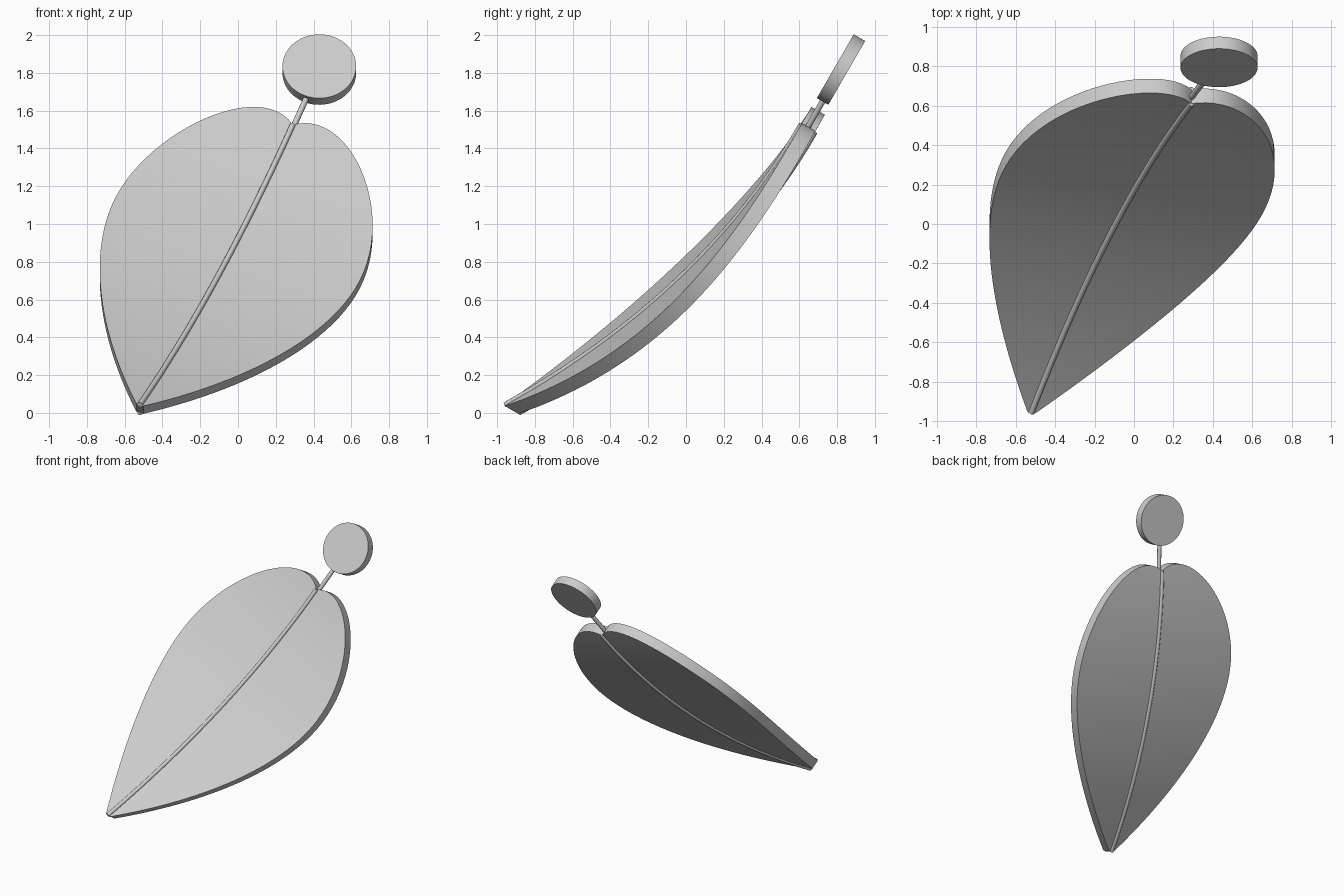
import bpy, bmesh
from math import sin, cos, radians
from mathutils import Matrix, Vector

cube = bpy.data.objects.get("Cube")
if cube:
    bpy.data.objects.remove(cube, do_unlink=True)

LENGTH, SAG, THICK = 2.22, 0.615, 0.083
FRONT = 0.235          # depth of the front surface at the notch
MIDDLE = FRONT - 0.037

# Leaf frame: across the blade, up the midrib, out of the front
lean, tilt = radians(21.4), radians(30)
up = Vector((0, sin(tilt), cos(tilt)))
side = Vector((1, 0, 0))
across = side * cos(lean) - up * sin(lean)
along = side * sin(lean) + up * cos(lean)
outward = across.cross(along)
frame = Matrix((across, along, outward)).transposed().to_4x4()
frame.translation = Vector((0.29, 0, 0)) + up * 1.626

# Single material
grey = bpy.data.materials.new("plain_grey")
grey.use_nodes = True
grey.diffuse_color = (0.6, 0.6, 0.6, 1)
grey.node_tree.nodes["Principled BSDF"].inputs["Base Color"].default_value = grey.diffuse_color


def depth(w):
    """Forward curl of the blade, growing towards the tip."""
    return SAG * (w / LENGTH) ** 2


def bezier(points, t):
    a, b, c, d = (Vector(p) for p in points)
    s = 1 - t
    return a * s**3 + b * 3 * s * s * t + c * 3 * s * t * t + d * t**3


def finish(name, bm):
    bmesh.ops.recalc_face_normals(bm, faces=bm.faces)
    mesh = bpy.data.meshes.new(name)
    bm.to_mesh(mesh)
    bm.free()
    mesh.materials.append(grey)
    ob = bpy.data.objects.new(name, mesh)
    bpy.context.collection.objects.link(ob)
    ob.matrix_world = frame
    bpy.ops.object.select_all(action='DESELECT')
    ob.select_set(True)
    bpy.context.view_layer.objects.active = ob
    bpy.ops.object.shade_smooth_by_angle(angle=radians(35))


def tube(name, points, radius):
    curve = bpy.data.curves.new(name, 'CURVE')
    curve.dimensions = '3D'
    curve.bevel_depth = radius
    curve.bevel_resolution = 3
    curve.use_fill_caps = True
    spline = curve.splines.new('POLY')
    spline.points.add(len(points) - 1)
    for p, co in zip(spline.points, points):
        p.co = (*co, 1)
    spline.use_smooth = True
    curve.materials.append(grey)
    ob = bpy.data.objects.new(name, curve)
    bpy.context.collection.objects.link(ob)
    ob.matrix_world = frame


# Leaf blade: heart-shaped half outline, mirrored, curled and thickened
lobe = [(0, 0), (0.25, 0.2), (0.695, -0.28), (0.695, -0.8)]
taper = [(0.695, -0.8), (0.695, -1.25), (0.37, -1.8), (0.02, -LENGTH)]
STEPS, COLS = 24, 6
outline = [bezier(lobe, i / STEPS) for i in range(STEPS)]
outline += [bezier(taper, i / STEPS) for i in range(STEPS + 1)]

bm = bmesh.new()
for mirror in (1, -1):
    rows = []
    for i, edge in enumerate(outline):
        mid = Vector((0, -LENGTH * i / (len(outline) - 1)))
        row = []
        for j in range(COLS + 1):
            p = mid.lerp(edge, j / COLS)
            row.append(bm.verts.new((p.x * mirror, p.y, FRONT + depth(p.y))))
        rows.append(row)
    for r0, r1 in zip(rows, rows[1:]):
        for j in range(COLS):
            bm.faces.new((r0[j], r1[j], r1[j + 1], r0[j + 1]))
bmesh.ops.remove_doubles(bm, verts=bm.verts, dist=0.0005)
bmesh.ops.recalc_face_normals(bm, faces=bm.faces)
extruded = bmesh.ops.extrude_face_region(bm, geom=bm.faces[:])
moved = [g for g in extruded["geom"] if isinstance(g, bmesh.types.BMVert)]
bmesh.ops.translate(bm, verts=moved, vec=(0, 0, -THICK))
finish("leaf_blade", bm)

# Midrib veins on both faces
path = [-LENGTH * i / 32 for i in range(33)]
for name, level in (("front_vein", FRONT), ("back_vein", FRONT - THICK)):
    tube(name, [(0, w, level + depth(w)) for w in path], 0.015)

# Stem joining the blade to the disc
tube("stem", [(0, -0.06, MIDDLE), (0, 0.22, MIDDLE)], 0.016)

# Round disc at the end of the stem
bm = bmesh.new()
bmesh.ops.create_cone(bm, cap_ends=True, segments=64, radius1=0.195, radius2=0.195,
                      depth=0.07, matrix=Matrix.Translation((0, 0.385, MIDDLE)))
finish("end_disc", bm)
